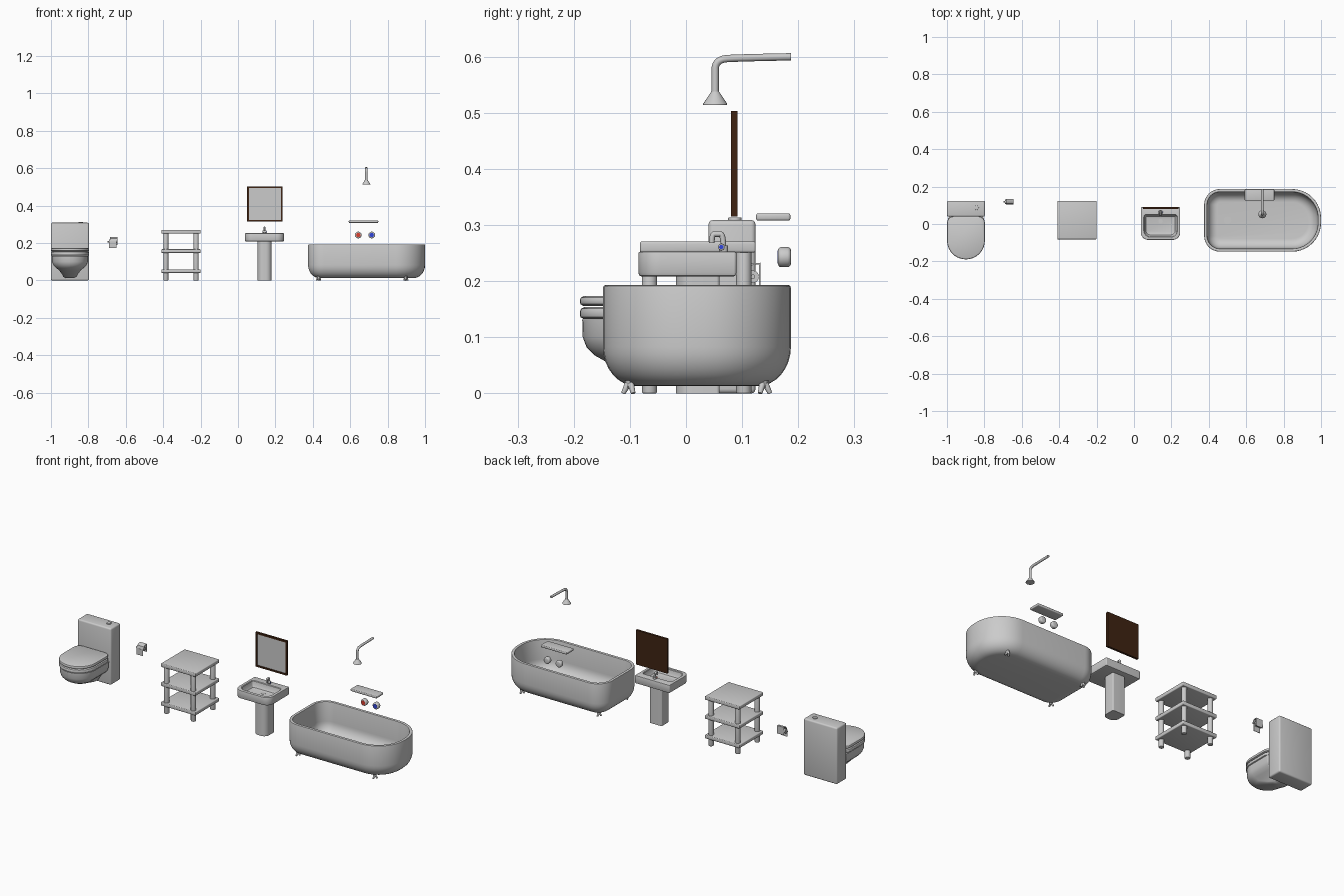
import bpy, bmesh, math
from mathutils import Vector, Matrix

if "Cube" in bpy.data.objects:
    bpy.data.objects.remove(bpy.data.objects["Cube"])


def finish(name, bm, mat=None):
    bmesh.ops.recalc_face_normals(bm, faces=bm.faces)
    me = bpy.data.meshes.new(name)
    bm.to_mesh(me)
    bm.free()
    ob = bpy.data.objects.new(name, me)
    bpy.context.collection.objects.link(ob)
    if mat:
        me.materials.append(mat)
    return ob


def material(name, rgb):
    m = bpy.data.materials.new(name)
    m.diffuse_color = (*rgb, 1)
    m.use_nodes = True
    m.node_tree.nodes["Principled BSDF"].inputs["Base Color"].default_value = m.diffuse_color
    return m


def box(name, x, y, z, bevel=0.0, mat=None):
    """Box from (min, max) ranges with rounded edges."""
    bm = bmesh.new()
    bmesh.ops.create_cube(bm, size=1)
    for v in bm.verts:
        v.co = Vector([(a + b) / 2 + c * (b - a) for c, (a, b) in zip(v.co, (x, y, z))])
    if bevel:
        bmesh.ops.bevel(bm, geom=bm.edges[:], offset=bevel, segments=3, profile=0.5, affect='EDGES')
    return finish(name, bm, mat)


def rod(name, a, b, r1, r2=None, seg=24, bevel=0.0, mat=None):
    """Cylinder or cone between two points."""
    a, b = Vector(a), Vector(b)
    bm = bmesh.new()
    rot = (b - a).to_track_quat('Z', 'Y').to_matrix().to_4x4()
    bmesh.ops.create_cone(bm, cap_ends=True, segments=seg, radius1=r1, radius2=r1 if r2 is None else r2,
                          depth=(b - a).length, matrix=Matrix.Translation((a + b) / 2) @ rot)
    if bevel:
        rims = [e for e in bm.edges if any(len(f.verts) > 4 for f in e.link_faces)]
        bmesh.ops.bevel(bm, geom=rims, offset=bevel, segments=3, profile=0.5, affect='EDGES')
    return finish(name, bm, mat)


def outline(x0, x1, y0, y1, radii, z, d=0.0, n=10):
    """Rounded rectangle inset by d; radii go back-right, back-left, front-left, front-right."""
    x0, x1, y0, y1 = x0 + d, x1 - d, y0 + d, y1 - d
    pts = []
    for k, r in enumerate(radii):
        r = max(r - d, 0.002)
        cx = x1 - r if k in (0, 3) else x0 + r
        cy = y1 - r if k in (0, 1) else y0 + r
        for i in range(n + 1):
            t = (k + i / n) * math.pi / 2
            pts.append((cx + r * math.cos(t), cy + r * math.sin(t), z))
    return pts


def loft(name, rings):
    bm = bmesh.new()
    loops = [[bm.verts.new(p) for p in r] for r in rings]
    n = len(loops[0])
    for a, b in zip(loops, loops[1:]):
        for i in range(n):
            bm.faces.new((a[i], a[(i + 1) % n], b[(i + 1) % n], b[i]))
    bm.faces.new(loops[0])
    bm.faces.new(loops[-1])
    return finish(name, bm)


def tube(name, pts, r):
    """Smooth pipe through points."""
    cu = bpy.data.curves.new(name, 'CURVE')
    cu.dimensions, cu.bevel_depth, cu.bevel_resolution = '3D', r, 4
    cu.use_fill_caps = True
    sp = cu.splines.new('NURBS')
    sp.points.add(len(pts) - 1)
    for p, c in zip(sp.points, pts):
        p.co = (*c, 1)
    sp.use_endpoint_u, sp.order_u, sp.resolution_u = True, 3, 8
    ob = bpy.data.objects.new(name, cu)
    bpy.context.collection.objects.link(ob)
    bpy.ops.object.select_all(action='DESELECT')
    ob.select_set(True)
    bpy.context.view_layer.objects.active = ob
    bpy.ops.object.convert(target='MESH')


def prism(name, profile, x0, x1):
    """Extrude a (y, z) profile along x."""
    bm = bmesh.new()
    f = bm.faces.new([bm.verts.new((x0, y, z)) for y, z in profile])
    ext = bmesh.ops.extrude_face_region(bm, geom=[f])['geom']
    bmesh.ops.translate(bm, vec=(x1 - x0, 0, 0), verts=[v for v in ext if isinstance(v, bmesh.types.BMVert)])
    return finish(name, bm)


wood = material('dark_wood', (0.05, 0.017, 0.006))
red = material('hot_red', (0.7, 0.05, 0.03))
blue = material('cold_blue', (0.03, 0.06, 0.7))

# Toilet: cistern, button, bowl, seat and lid
box('toilet_cistern', (-1, -0.797), (0.04, 0.124), (0, 0.309), 0.008)
rod('flush_button', (-0.842, 0.087, 0.305), (-0.842, 0.087, 0.314), 0.012, bevel=0.002)
TC = -0.8985


def bowl_ring(w, y0, z, d=0.0, back=0.042):
    r = min(w, (back - y0) * 0.55)
    return outline(TC - w, TC + w, y0, back, (0.02, 0.02, r, r), z, d)


bowl = [(0.02, -0.005, 0.012), (0.036, -0.03, 0.02), (0.042, -0.07, 0.033), (0.058, -0.14, 0.055),
        (0.075, -0.163, 0.068), (0.088, -0.177, 0.082), (0.096, -0.184, 0.1), (0.097, -0.185, 0.132)]
loft('toilet_bowl', [bowl_ring(*b) for b in bowl])
for part, z0, z1 in (('toilet_seat', 0.133, 0.154), ('toilet_lid', 0.156, 0.174)):
    steps = [(0.006, z0), (0.001, z0 + 0.003), (0, z0 + 0.006), (0, z1 - 0.007), (0.002, z1 - 0.003), (0.008, z1)]
    loft(part, [outline(TC - 0.101, TC + 0.101, -0.189, 0.041, (0.035, 0.035, 0.1, 0.1), z, d) for d, z in steps])

# Paper holder: curved cover, roll, hanging sheet
prism('paper_holder_cover', [(0.133, 0.19), (0.133, 0.233), (0.118, 0.232), (0.109, 0.225), (0.105, 0.212),
                             (0.108, 0.212), (0.112, 0.223), (0.119, 0.229), (0.13, 0.23), (0.13, 0.19)], -0.685, -0.645)
rod('paper_roll', (-0.69, 0.119, 0.208), (-0.65, 0.119, 0.208), 0.011)
rod('paper_holder_pin', (-0.697, 0.119, 0.208), (-0.645, 0.119, 0.208), 0.004)
box('paper_sheet', (-0.69, -0.65), (0.107, 0.109), (0.174, 0.208))

# Shelf rack: four legs, three boards
for i, z in enumerate((0.04, 0.147, 0.251)):
    box(f'rack_board_{i}', (-0.41, -0.2), (-0.082, 0.124), (z, z + 0.02), 0.004)
for i, x in enumerate((-0.386, -0.224)):
    for j, y in enumerate((-0.065, 0.103)):
        rod(f'rack_leg_{i}{j}', (x, y, 0), (x, y, 0.255), 0.0135, bevel=0.003)

# Sink: basin, pedestal, drain
SX = (0.037, 0.247, -0.085, 0.09, (0.005, 0.005, 0.04, 0.04))
BX = (0.052, 0.232, -0.07, 0.052, (0.015, 0.015, 0.035, 0.035))
sink = [outline(*SX, z, d) for d, z in ((0.007, 0.208), (0.002, 0.21), (0, 0.215), (0, 0.249), (0.001, 0.252), (0.004, 0.253))]
sink += [outline(*BX, z, d) for d, z in ((0, 0.253), (0.003, 0.25), (0.006, 0.23), (0.012, 0.221), (0.022, 0.218))]
loft('sink_basin', sink)
loft('sink_pedestal', [outline(0.105, 0.18, -0.018, 0.06, (0.006, 0.006, 0.03, 0.03), z) for z in (0, 0.21)])
rod('sink_drain', (0.142, 0.015, 0.217), (0.142, 0.015, 0.2195), 0.012)

# Sink tap with hot and cold knobs
tube('sink_tap', [(0.142, 0.067, 0.25), (0.142, 0.067, 0.284), (0.142, 0.056, 0.284),
                  (0.142, 0.046, 0.284), (0.142, 0.046, 0.268)], 0.005)
rod('tap_base', (0.142, 0.067, 0.252), (0.142, 0.067, 0.264), 0.008)
for s, m, n in ((-1, red, 'hot'), (1, blue, 'cold')):
    rod(f'tap_knob_{n}', (0.142, 0.063, 0.261), (0.142 + s * 0.011, 0.063, 0.261), 0.006, bevel=0.001)
    rod(f'tap_cap_{n}', (0.142 + s * 0.0108, 0.063, 0.261), (0.142 + s * 0.012, 0.063, 0.261), 0.004, mat=m)

# Mirror: backing, frame, glass
MX, MZ = (0.049, 0.239), (0.315, 0.503)
box('mirror_backing', MX, (0.088, 0.092), MZ, mat=wood)
box('mirror_glass', (0.055, 0.233), (0.084, 0.089), (0.32, 0.498))
F = 0.009
for i in (0, 1):
    s = 1 - 2 * i
    box(f'mirror_side_{i}', sorted((MX[i], MX[i] + s * F)), (0.08, 0.09), MZ, mat=wood)
    box(f'mirror_rail_{i}', MX, (0.0801, 0.09), sorted((MZ[i], MZ[i] + s * F)), mat=wood)

# Bathtub: outer curve up, rolled rim, inner curve down
TX = (0.375, 1.0, -0.148, 0.187, (0.155, 0.085, 0.085, 0.155))
arc = [i / 8 * math.pi / 2 for i in range(9)]
tub = [(0.06 * (1 - math.sin(t)), 0.013 + 0.07 * (1 - math.cos(t))) for t in arc]
tub += [(0, 0.188), (0.001, 0.1915), (0.004, 0.193), (0.012, 0.193), (0.015, 0.1915), (0.016, 0.188)]
tub += [(0.018 + 0.052 * (1 - math.sin(t)), 0.026 + 0.06 * (1 - math.cos(t))) for t in reversed(arc)]
loft('bathtub', [outline(*TX, z, d) for d, z in tub])
rod('bathtub_drain', (0.5, 0.02, 0.0255), (0.5, 0.02, 0.028), 0.02)

# Claw feet with three toes each
for i, x in enumerate((0.431, 0.897)):
    for j, (y, s) in enumerate(((-0.1, -1), (0.138, 1))):
        rod(f'foot_{i}{j}_ankle', (x, y, 0.01), (x, y, 0.023), 0.006, 0.009, 12)
        for k, a in enumerate((-1, 0, 1)):
            t = s * math.pi / 2 + a * 2.1
            dx, dy = math.cos(t), math.sin(t)
            rod(f'foot_{i}{j}_toe_{k}', (x + dx * 0.012, y + dy * 0.012, 0),
                (x + dx * 0.003, y + dy * 0.003, 0.018), 0.004, 0.006, 12, 0.001)

# Soap shelf, hot and cold bath knobs
box('soap_shelf', (0.592, 0.75), (0.125, 0.186), (0.308, 0.321), 0.004)
for x, m, n in ((0.643, red, 'hot'), (0.715, blue, 'cold')):
    rod(f'bath_knob_{n}', (x, 0.164, 0.243), (x, 0.187, 0.243), 0.018, bevel=0.006)
    rod(f'bath_cap_{n}', (x, 0.1632, 0.243), (x, 0.165, 0.243), 0.0115, mat=m)

# Shower: bent pipe and bell head
SHX = 0.686
tube('shower_pipe', [(SHX, 0.187, 0.6), (SHX, 0.14, 0.599), (SHX, 0.1, 0.598), (SHX, 0.052, 0.596),
                     (SHX, 0.052, 0.56), (SHX, 0.052, 0.53)], 0.0065)
rod('shower_head', (SHX, 0.052, 0.516), (SHX, 0.052, 0.538), 0.0215, 0.007)
rod('shower_head_rim', (SHX, 0.052, 0.514), (SHX, 0.052, 0.516), 0.0215)

# Smooth shading with sharp edges kept
bpy.ops.object.select_all(action='SELECT')
bpy.context.view_layer.objects.active = bpy.data.objects['bathtub']
bpy.ops.object.shade_smooth_by_angle(angle=math.radians(35))
